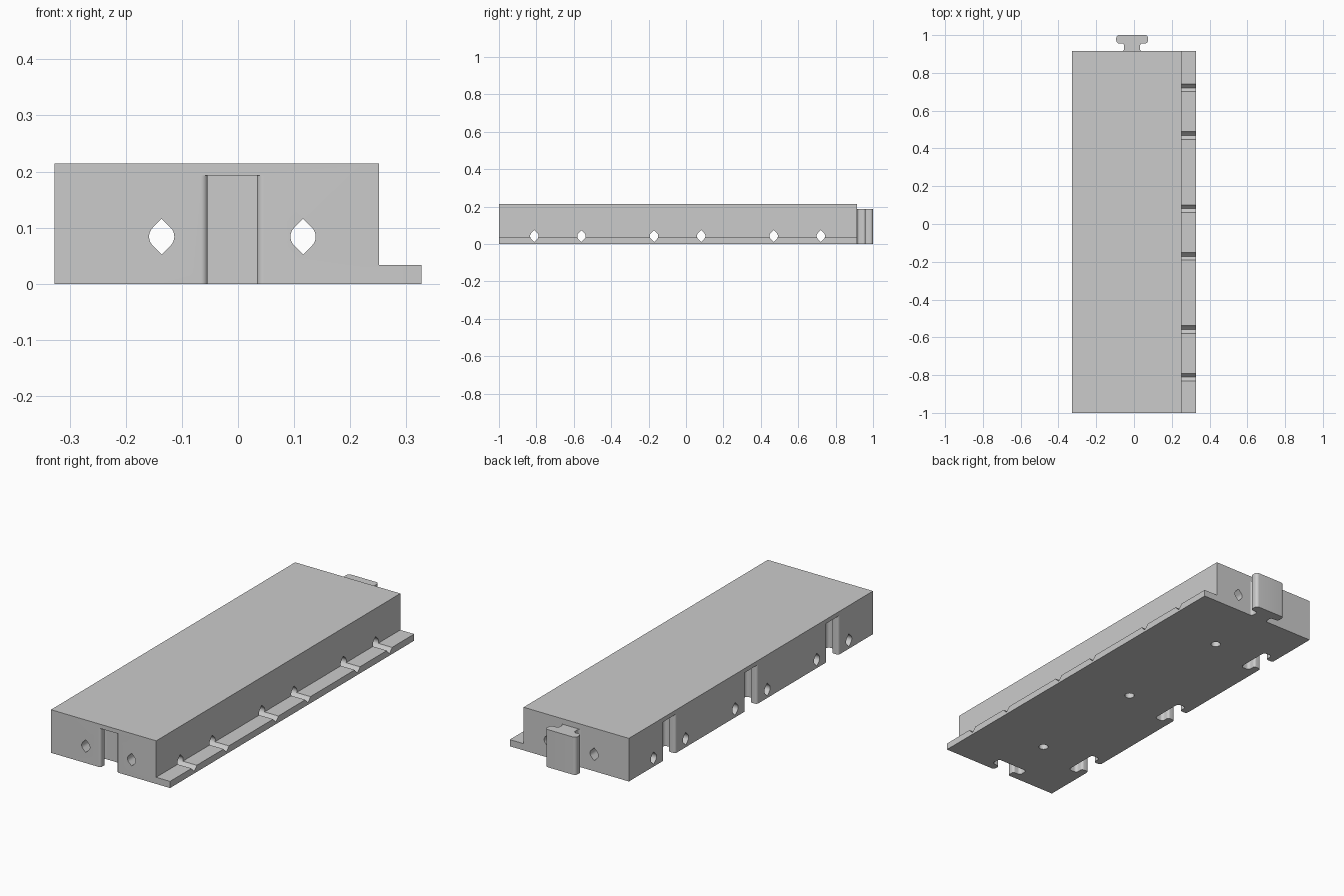
import bpy
import bmesh
from math import sin, cos, pi, radians, sqrt
from mathutils import Matrix, Vector

if "Cube" in bpy.data.objects:
    bpy.data.objects.remove(bpy.data.objects["Cube"], do_unlink=True)

grey = bpy.data.materials.new("plain grey")
grey.use_nodes = True
colour = (0.6, 0.6, 0.6, 1)
grey.diffuse_color = colour
grey.node_tree.nodes["Principled BSDF"].inputs["Base Color"].default_value = colour

MID_X = -0.01
FRONT, BACK, RIGHT, LEFT = -1, 0.915, -0.327, 0.327
SLOT_Y = (-0.685, -0.045, 0.595)
PAIR = 0.126


def prism(name, outline, length, matrix):
    """Extrude a closed 2D outline along local z, then place it."""
    bm = bmesh.new()
    face = bm.faces.new([bm.verts.new((u, v, 0)) for u, v in outline])
    extruded = bmesh.ops.extrude_face_region(bm, geom=[face])["geom"]
    verts = [g for g in extruded if isinstance(g, bmesh.types.BMVert)]
    bmesh.ops.translate(bm, verts=verts, vec=(0, 0, length))
    bmesh.ops.transform(bm, matrix=matrix, verts=bm.verts)
    bmesh.ops.recalc_face_normals(bm, faces=bm.faces)
    mesh = bpy.data.meshes.new(name)
    bm.to_mesh(mesh)
    bm.free()
    mesh.materials.append(grey)
    obj = bpy.data.objects.new(name, mesh)
    bpy.context.scene.collection.objects.link(obj)
    return obj


def arc(cx, cy, r, start, end, steps=8):
    angles = [radians(start + (end - start) * i / steps) for i in range(steps + 1)]
    return [(cx + r * cos(a), cy + r * sin(a)) for a in angles]


def tongue(gap=0, overrun=0):
    """T-shaped key outline, growing along +v from the wall at v = 0."""
    neck, head, depth = 0.042 + gap, 0.084 + gap, 0.085 + gap
    half = [(neck + 0.012, -overrun)] if overrun else []
    half += arc(neck + 0.012, 0.012, 0.012, 270, 180)
    half += arc(neck + 0.012, 0.029 - gap, 0.012, 180, 90)
    low = 0.041 - gap
    r = 0.015
    half += arc(head - r, low + r, r, -90, 0)
    half += arc(head - r, depth - r, r, 0, 90)
    return half + [(-u, v) for u, v in reversed(half)]


def teardrop(r):
    """Round sides meeting in points above and below."""
    tip = r * sqrt(2)
    return arc(0, 0, r, -45, 45) + [(0, tip)] + arc(0, 0, r, 135, 225) + [(0, -tip)]


def frame(origin, u, v, w):
    m = Matrix((u, v, w)).transposed().to_4x4()
    m.translation = Vector(origin)
    return m


X, Y, Z = Vector((1, 0, 0)), Vector((0, 1, 0)), Vector((0, 0, 1))

# Block with a thin ledge along its left side
body = prism("block_body",
             [(RIGHT, 0), (LEFT, 0), (LEFT, 0.033), (0.251, 0.033),
              (0.251, 0.214), (RIGHT, 0.214)],
             BACK - FRONT, frame((0, FRONT, 0), X, Z, Y))

cutters = []

# Sockets in the front and right sides, open below
socket = tongue(0.002, 0.03)
cutters.append(prism("front_socket_cutter", socket, 0.243,
                     frame((MID_X, FRONT, -0.05), X, Y, Z)))
for y in SLOT_Y:
    cutters.append(prism("side_socket_cutter", socket, 0.243,
                         frame((RIGHT, y, -0.05), -Y, X, Z)))

# Long channels, cross channels and blind holes underneath
drop = teardrop(0.0225)
for side in (-1, 1):
    cutters.append(prism("long_channel_cutter", drop, 2.4,
                         frame((MID_X + side * PAIR, -1.2, 0.084), X, Z, Y)))
    for y in SLOT_Y:
        cutters.append(prism("cross_channel_cutter", drop, 1,
                             frame((-0.5, y + side * PAIR, 0.042), Y, Z, X)))
for y in SLOT_Y:
    cutters.append(prism("bottom_hole_cutter", arc(0, 0, 0.0225, 0, 345, 23), 0.15,
                         frame((MID_X, y, -0.05), X, Y, Z)))

bpy.context.view_layer.objects.active = body
for cutter in cutters:
    cut = body.modifiers.new("cut", "BOOLEAN")
    cut.operation = "DIFFERENCE"
    cut.solver = "EXACT"
    cut.object = cutter
    bpy.ops.object.modifier_apply(modifier=cut.name)
    bpy.data.objects.remove(cutter, do_unlink=True)

# Key on the back that fits the sockets
key = prism("back_key", tongue(), 0.187, frame((MID_X, BACK, 0), X, Y, Z))

for obj in (body, key):
    bpy.ops.object.select_all(action="DESELECT")
    obj.select_set(True)
    bpy.context.view_layer.objects.active = obj
    bpy.ops.object.shade_smooth_by_angle(angle=radians(30))
